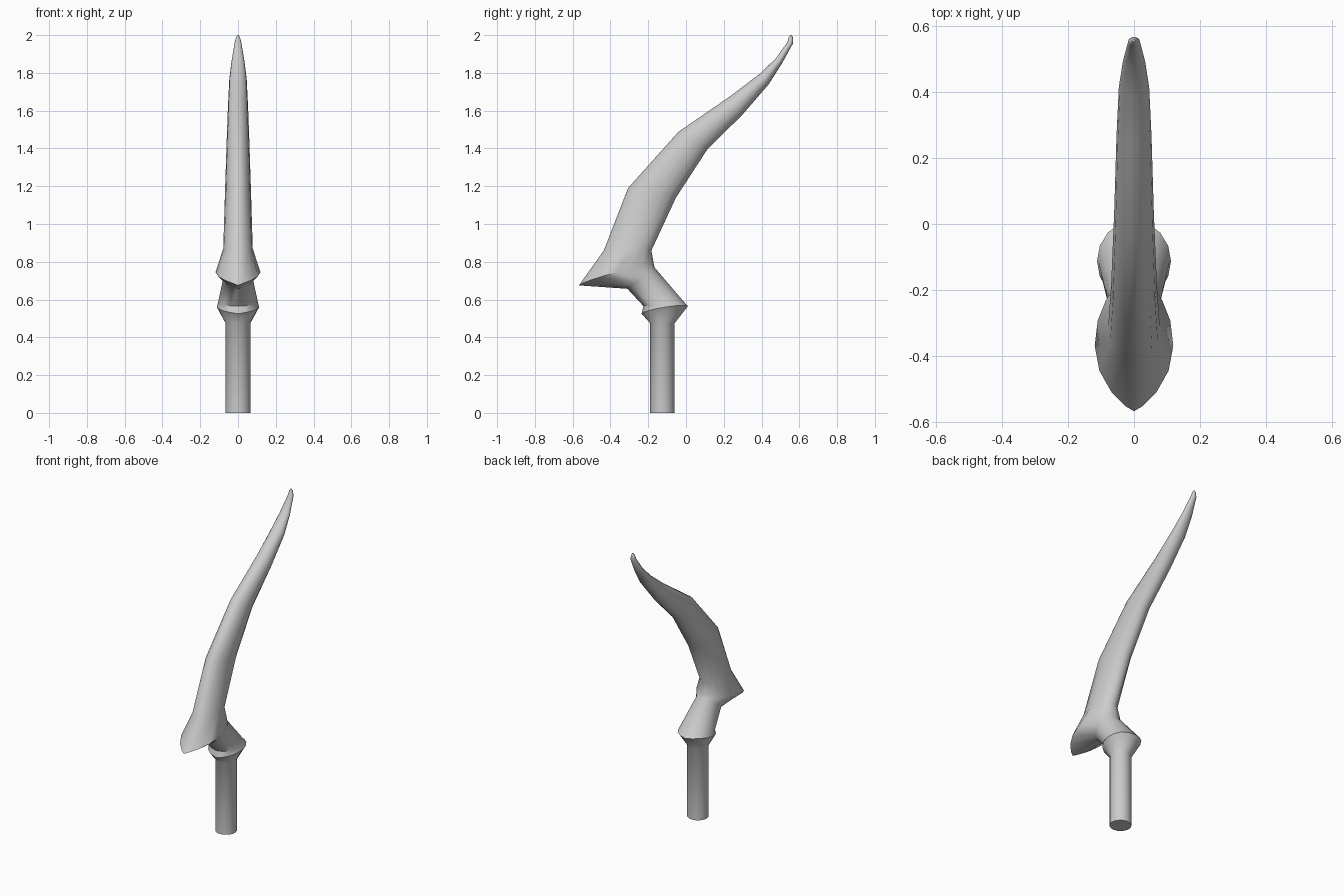
import bpy, bmesh, math

if "Cube" in bpy.data.objects:
    bpy.data.objects.remove(bpy.data.objects["Cube"])

SIDES = 16

# Each ring: front (y, z), back (y, z), half width, front pinch, side lift
SHAFT = [
    ((-0.19, 0.00), (-0.06, 0.00), 0.066, 1, 0),
    ((-0.19, 0.475), (-0.06, 0.475), 0.066, 1, 0),
]
COLLAR = [
    ((-0.235, 0.525), (0.01, 0.565), 0.112, 1, 0.015),
    ((-0.225, 0.565), (0.00, 0.575), 0.108, 1, 0.005),
    ((-0.31, 0.657), (-0.165, 0.768), 0.078, 1, 0),
]
BARB = [
    ((-0.567, 0.675), (-0.17, 0.785), 0.119, 1.6, 0.015),
    ((-0.435, 0.86), (-0.183, 0.86), 0.078, 1, 0.01),
]
BLADE = [
    ((-0.307, 1.19), (-0.053, 1.14), 0.069, 1, 0),
    ((-0.04, 1.488), (0.113, 1.395), 0.060, 1, 0),
    ((0.235, 1.677), (0.300, 1.58), 0.053, 1, 0),
    ((0.39, 1.795), (0.438, 1.74), 0.046, 1, 0),
    ((0.475, 1.876), (0.508, 1.85), 0.034, 1, 0),
    ((0.538, 1.965), (0.566, 1.955), 0.018, 1, 0),
    ((0.543, 1.988), (0.567, 1.985), 0.011, 1, 0),
    ((0.552, 2.0), (0.560, 2.0), 0.004, 1, 0),
]


def add_ring(bm, front, back, width, pinch, lift):
    """Tilted elliptical section, optionally pinched to a point in front."""
    ring = []
    for i in range(SIDES):
        a = 2 * math.pi * i / SIDES
        c, s = math.cos(a), math.sin(a)
        t = (1 - c) / 2
        p = pinch if c > 0 else 1
        x = width * math.copysign(abs(s) ** p, s)
        y = front[0] + (back[0] - front[0]) * t
        z = front[1] + (back[1] - front[1]) * t + lift * abs(s)
        ring.append(bm.verts.new((x, y, z)))
    return ring


def loft(name, sections):
    bm = bmesh.new()
    rings = [add_ring(bm, *s) for s in sections]
    for lo, hi in zip(rings, rings[1:]):
        for i in range(SIDES):
            j = (i + 1) % SIDES
            bm.faces.new((lo[i], lo[j], hi[j], hi[i]))
    bm.faces.new(rings[0])
    bm.faces.new(rings[-1])
    bmesh.ops.recalc_face_normals(bm, faces=bm.faces)
    mesh = bpy.data.meshes.new(name)
    bm.to_mesh(mesh)
    bm.free()
    obj = bpy.data.objects.new(name, mesh)
    bpy.context.collection.objects.link(obj)
    bpy.context.view_layer.objects.active = obj
    obj.select_set(True)
    bpy.ops.object.shade_smooth_by_angle(angle=math.radians(40))
    obj.select_set(False)
    return obj


# One continuous skin: straight shaft, bent collar, pointed barb, curved blade
loft("curved_horn_blade", SHAFT + COLLAR + BARB + BLADE)
